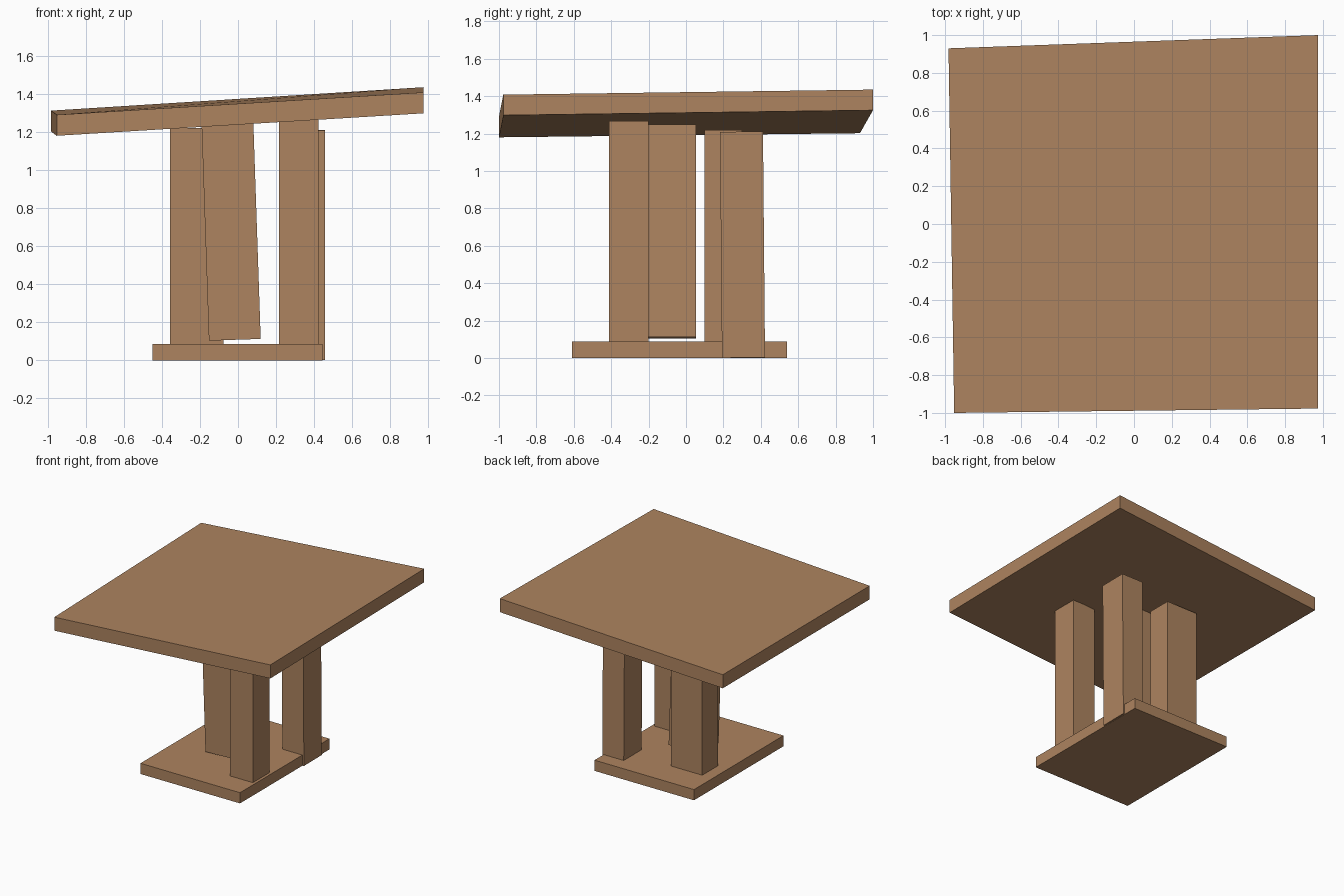
import bpy
from mathutils import Vector

old = bpy.data.objects.get("Cube")
if old:
    bpy.data.objects.remove(old, do_unlink=True)

# One plain wood colour for everything
wood = bpy.data.materials.new("brown wood")
wood.use_nodes = True
colour = (0.42, 0.23, 0.115, 1)
wood.diffuse_color = colour
wood.node_tree.nodes["Principled BSDF"].inputs["Base Color"].default_value = colour


def block(name, x, y, z, tilt=(0, 0, 0)):
    """Box between (min, max) ranges, tilted about its centre."""
    spans = [Vector(v) for v in zip(x, y, z)]
    bpy.ops.mesh.primitive_cube_add(size=1, location=(spans[0] + spans[1]) / 2)
    obj = bpy.context.object
    obj.name = name
    obj.dimensions = spans[1] - spans[0]
    bpy.context.view_layer.update()
    bpy.ops.object.transform_apply(location=False, rotation=False, scale=True)
    obj.rotation_euler = tilt
    obj.data.materials.append(wood)
    return obj


# Base slab
block("base", (-0.45, 0.445), (-0.61, 0.54), (0, 0.087))

# Four uneven posts
block("back_right_post", (-0.356, -0.075), (0.10, 0.30), (0.03, 1.22))
block("front_right_post", (-0.172, 0.1), (-0.2, 0.053), (0.108, 1.243), (0, -0.034, 0))
block("front_left_post", (0.215, 0.422), (-0.412, -0.2), (0, 1.268))
block("back_left_post", (0.265, 0.458), (0.187, 0.417), (0.002, 1.21), (0.009, 0, 0))

# Sloping, slightly out of square tabletop: underside corner per (x, y) side
corners = {
    (False, False): (-0.952, -1.0, 1.18),
    (True, False): (0.975, -0.977, 1.298),
    (True, True): (0.975, 1.0, 1.325),
    (False, True): (-0.982, 0.93, 1.202),
}
thickness = 0.11
top = block("tabletop", (-1, 1), (-1, 1), (-1, 1))
for v in top.data.vertices:
    upper = v.co.z > 0
    v.co = Vector(corners[v.co.x > 0, v.co.y > 0])
    if upper:
        v.co.z += thickness
top.data.update()
